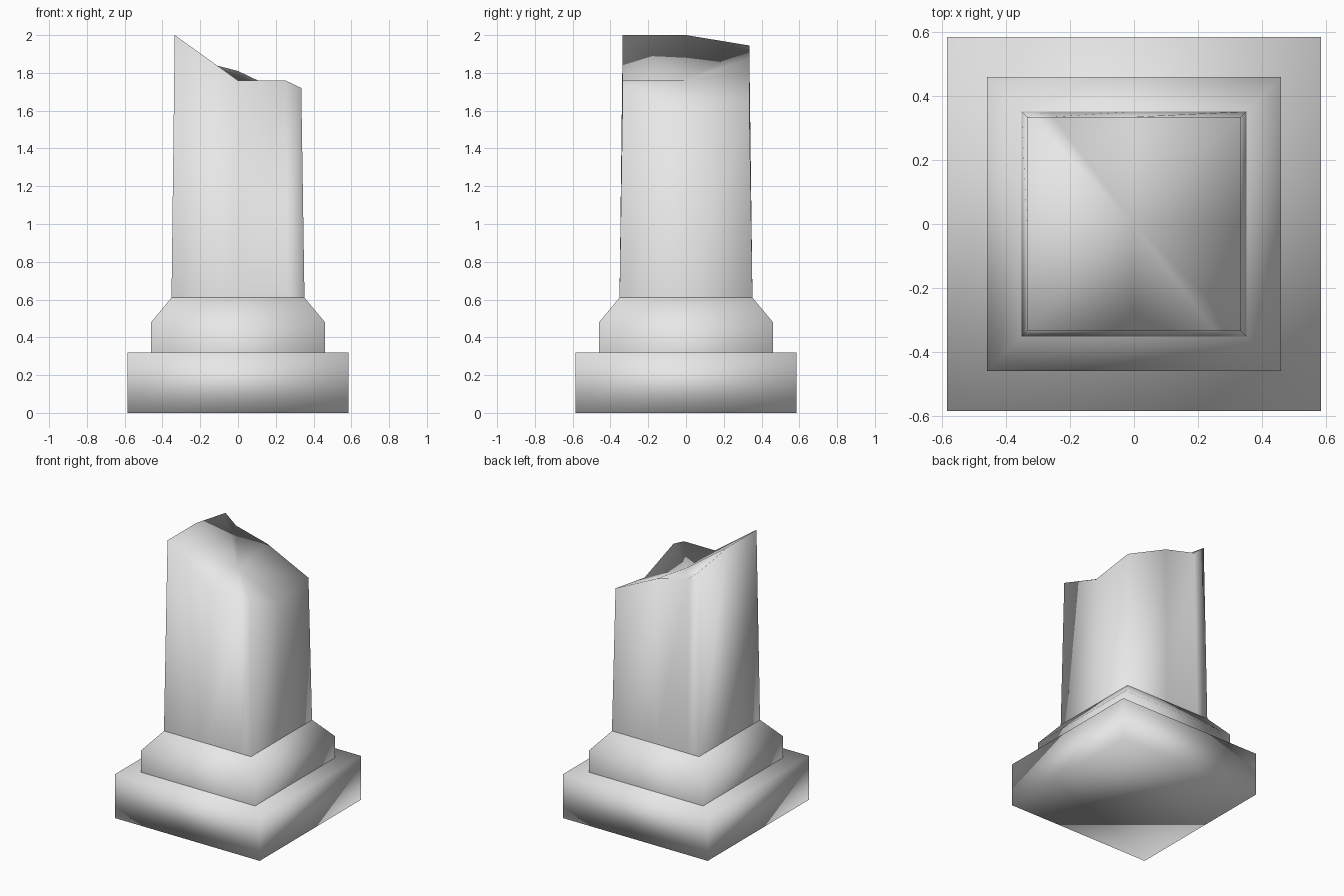
import bpy
import bmesh

# Remove the default cube only
if "Cube" in bpy.data.objects:
    bpy.data.objects.remove(bpy.data.objects["Cube"], do_unlink=True)

# Single stone colour
STONE = (0.8, 0.8, 0.8, 1.0)
stone = bpy.data.materials.new("stone_grey")
stone.use_nodes = True
stone.diffuse_color = STONE
stone.node_tree.nodes["Principled BSDF"].inputs["Base Color"].default_value = STONE


def add_part(name, bm):
    """Turn a bmesh into a smooth-shaded stone object."""
    bmesh.ops.recalc_face_normals(bm, faces=bm.faces)
    for face in bm.faces:
        face.smooth = True
    mesh = bpy.data.meshes.new(name)
    bm.to_mesh(mesh)
    bm.free()
    mesh.materials.append(stone)
    part = bpy.data.objects.new(name, mesh)
    bpy.context.collection.objects.link(part)
    return part


def bridge(bm, lower, upper):
    """Join two vertex rings with quads."""
    n = len(lower)
    for i in range(n):
        j = (i + 1) % n
        bm.faces.new((lower[i], lower[j], upper[j], upper[i]))


def square_tier(name, profile, closed):
    """Stack square rings given as (half width, height)."""
    bm = bmesh.new()
    rings = []
    for r, z in profile:
        rings.append([bm.verts.new((sx * r, sy * r, z))
                      for sx, sy in ((-1, -1), (1, -1), (1, 1), (-1, 1))])
    for lower, upper in zip(rings, rings[1:]):
        bridge(bm, lower, upper)
    if closed:
        bm.faces.new(rings[0])
        bm.faces.new(rings[-1])
    return add_part(name, bm)


# Plinth and chamfered collar
square_tier("plinth", [(0.585, 0.0), (0.585, 0.32)], True)
square_tier("collar", [(0.46, 0.32), (0.46, 0.48), (0.352, 0.61)], False)

# Tapered shaft: jagged rim as (x side, y side, height)
FOOT, RIM = 0.352, 0.335
rim_points = [
    (-1, -1, 2.0), (0, -1, 1.76), (0.75, -1, 1.76), (1, -1, 1.72),
    (1, 0, 1.60), (1, 1, 1.65), (0, 1, 1.81), (-0.75, 1, 1.875),
    (-1, 1, 1.945), (-1, 0, 2.0),
]
bm = bmesh.new()
foot = [bm.verts.new((x * FOOT, y * FOOT, 0.61)) for x, y, z in rim_points]
rim = [bm.verts.new((x * RIM, y * RIM, z)) for x, y, z in rim_points]
bridge(bm, foot, rim)

# Broken top fanned around its centre
centre = bm.verts.new((0, 0, 1.76))
for i, vert in enumerate(rim):
    bm.faces.new((vert, rim[(i + 1) % len(rim)], centre))
add_part("broken_shaft", bm)
